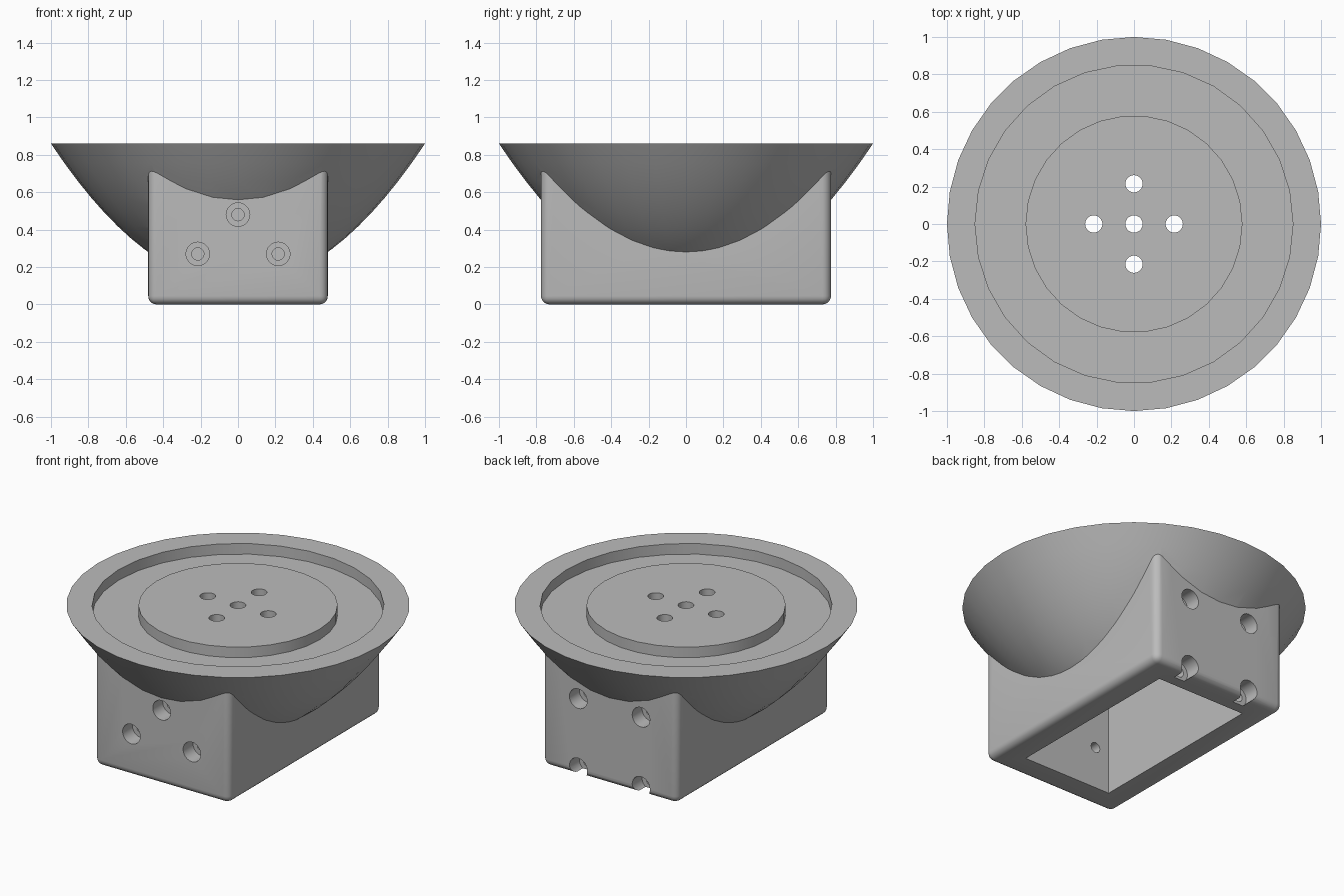
import bpy, bmesh, math
from mathutils import Matrix, Vector

cube = bpy.data.objects.get("Cube")
if cube:
    bpy.data.objects.remove(cube, do_unlink=True)

# Single material
grey = bpy.data.materials.new("plain_grey")
grey.use_nodes = True
tone = (0.5, 0.5, 0.5, 1)
grey.diffuse_color = tone
grey.node_tree.nodes["Principled BSDF"].inputs["Base Color"].default_value = tone

HALF_X, HALF_Y, TOP = 0.48, 0.775, 0.86
CAV_X, CAV_Y, CEILING = 0.315, 0.605, 0.69


def make(name, bm):
    bmesh.ops.recalc_face_normals(bm, faces=bm.faces)
    mesh = bpy.data.meshes.new(name)
    bm.to_mesh(mesh)
    bm.free()
    mesh.materials.append(grey)
    obj = bpy.data.objects.new(name, mesh)
    bpy.context.collection.objects.link(obj)
    return obj


def box(name, hx, hy, z0, z1, bevel=0):
    bm = bmesh.new()
    bmesh.ops.create_cube(bm, size=1)
    for v in bm.verts:
        v.co = (v.co.x * 2 * hx, v.co.y * 2 * hy, z0 + (v.co.z + 0.5) * (z1 - z0))
    if bevel:
        bmesh.ops.bevel(bm, geom=bm.edges[:], offset=bevel, segments=5,
                        profile=0.5, affect='EDGES')
    return make(name, bm)


def cylinder(name, radius, start, end, sides=30):
    start, end = Vector(start), Vector(end)
    axis = end - start
    turn = axis.to_track_quat('Z', 'Y').to_matrix().to_4x4()
    if abs(axis.z) > 0:
        turn = Matrix.Identity(4)
    bm = bmesh.new()
    ring = [Vector((radius * math.cos(a), radius * math.sin(a), -axis.length / 2))
            for a in (math.tau * i / sides for i in range(sides))]
    face = bm.faces.new([bm.verts.new(p) for p in ring])
    new = bmesh.ops.extrude_face_region(bm, geom=[face])["geom"]
    bmesh.ops.translate(bm, vec=(0, 0, axis.length),
                        verts=[g for g in new if isinstance(g, bmesh.types.BMVert)])
    bm.transform(Matrix.Translation((start + end) / 2) @ turn)
    return make(name, bm)


def paraboloid(name, sides=36, rings=14):
    bm = bmesh.new()
    depth = 0.754
    rows = []
    for j in range(1, rings + 1):
        r = j / rings
        rows.append([bm.verts.new((r * math.cos(a), r * math.sin(a), TOP - depth * (1 - r * r)))
                     for a in (math.tau * i / sides for i in range(sides))])
    tip = bm.verts.new((0, 0, TOP - depth))
    for i in range(sides):
        k = (i + 1) % sides
        bm.faces.new((tip, rows[0][k], rows[0][i]))
        for low, high in zip(rows, rows[1:]):
            bm.faces.new((low[i], low[k], high[k], high[i]))
    bm.faces.new(rows[-1])
    return make(name, bm)


def combine(target, tool, operation):
    tool.hide_render = True
    mod = target.modifiers.new("combine", 'BOOLEAN')
    mod.operation, mod.solver, mod.object = operation, 'EXACT', tool
    bpy.context.view_layer.update()
    graph = bpy.context.evaluated_depsgraph_get()
    mesh = bpy.data.meshes.new_from_object(target.evaluated_get(graph))
    target.modifiers.clear()
    target.data = mesh
    bpy.data.objects.remove(tool, do_unlink=True)


# Bowl joined to the rounded base block
body = paraboloid("bowl_on_hollow_base")
combine(body, box("base_block", HALF_X, HALF_Y, 0, 0.83, 0.045), 'UNION')

# Ring groove in the top
groove = cylinder("groove_outer", 0.85, (0, 0, TOP - 0.068), (0, 0, 1))
combine(groove, cylinder("groove_core", 0.58, (0, 0, 0.5), (0, 0, 1.2)), 'DIFFERENCE')
combine(body, groove, 'DIFFERENCE')

# Cavity open at the bottom
combine(body, box("cavity", CAV_X, CAV_Y, -0.2, CEILING), 'DIFFERENCE')

# Cross of holes through the top
for x, y in ((0, 0), (0.215, 0), (-0.215, 0), (0, 0.215), (0, -0.215)):
    combine(body, cylinder("top_hole", 0.046, (x, y, CEILING - 0.1), (x, y, 1)), 'DIFFERENCE')

# Counterbored screw holes: three in the front, four in the back
front = [(-1, 0, 0.48), (-1, 0.215, 0.27), (-1, -0.215, 0.27)]
back = [(1, x, z) for x in (-0.223, 0.223) for z in (0.05, 0.495)]
for side, x, z in front + back:
    outside = (x, side * 1.1, z)
    combine(body, cylinder("screw_hole", 0.033, outside, (x, side * 0.5, z), 20), 'DIFFERENCE')
    combine(body, cylinder("counterbore", 0.063, outside, (x, side * 0.675, z), 24), 'DIFFERENCE')

# Smooth shading with crisp edges
bpy.ops.object.select_all(action='DESELECT')
body.select_set(True)
bpy.context.view_layer.objects.active = body
bpy.ops.object.shade_smooth_by_angle(angle=math.radians(25))
